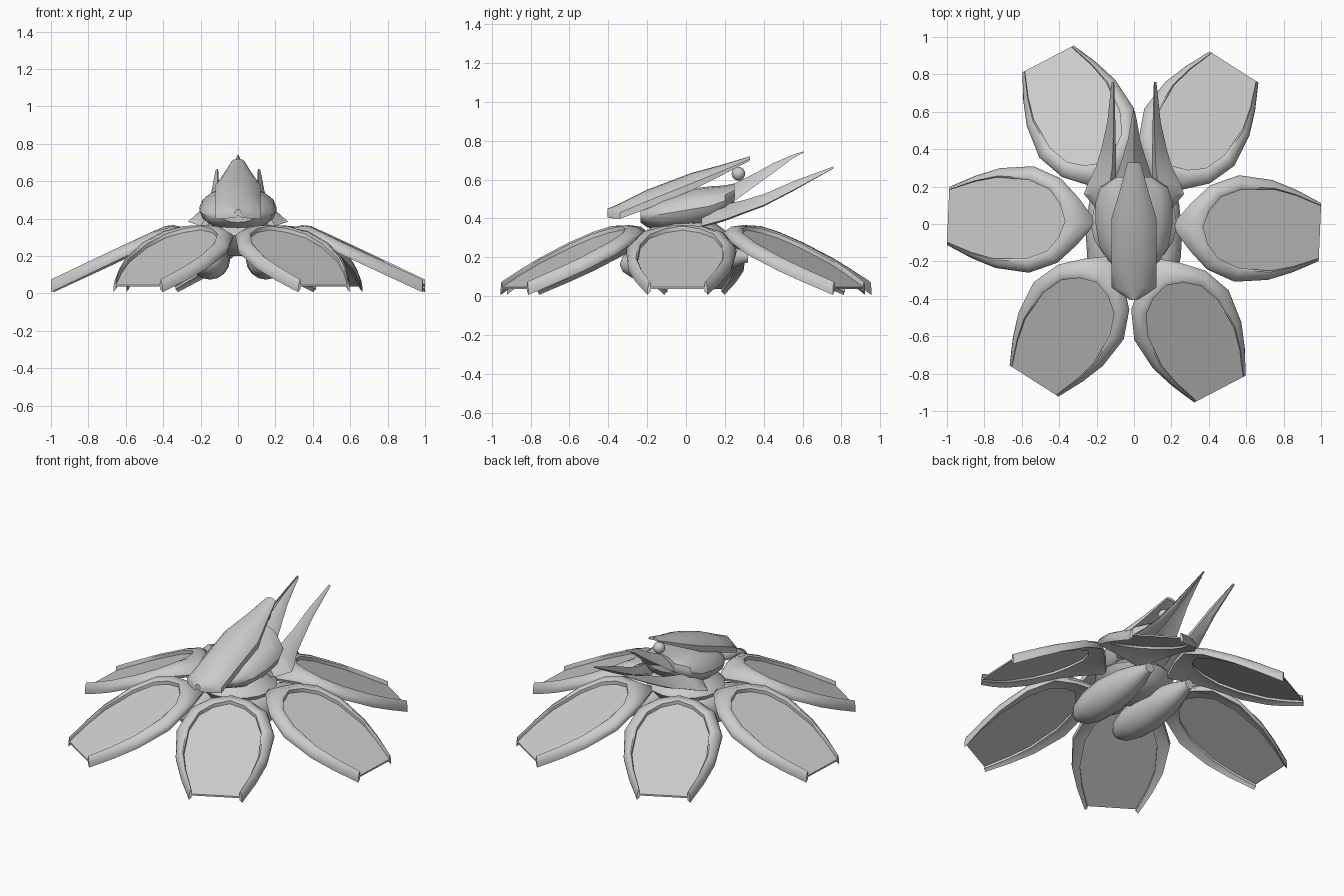
import bpy, bmesh, math
from mathutils import Vector

cube = bpy.data.objects.get("Cube")
if cube:
    bpy.data.objects.remove(cube)

# One plain hull grey
grey = bpy.data.materials.new("hull_grey")
grey.use_nodes = True
grey.diffuse_color = (0.6, 0.6, 0.6, 1)
grey.node_tree.nodes["Principled BSDF"].inputs["Base Color"].default_value = (0.6, 0.6, 0.6, 1)


def add_object(name, mesh):
    obj = bpy.data.objects.new(name, mesh)
    bpy.context.collection.objects.link(obj)
    return obj


def loft(name, sections, angle=35):
    """Skin a row of closed cross-sections and cap both ends."""
    bm = bmesh.new()
    rings = [[bm.verts.new(p) for p in s] for s in sections]
    n = len(rings[0])
    for a, b in zip(rings, rings[1:]):
        for i in range(n):
            j = (i + 1) % n
            bm.faces.new((a[i], a[j], b[j], b[i]))
    bm.faces.new(rings[0][::-1])
    bm.faces.new(rings[-1])
    bmesh.ops.remove_doubles(bm, verts=bm.verts, dist=0.0005)
    bmesh.ops.recalc_face_normals(bm, faces=bm.faces)
    mesh = bpy.data.meshes.new(name)
    bm.to_mesh(mesh)
    bm.free()
    mesh.materials.append(grey)
    obj = add_object(name, mesh)
    bpy.ops.object.select_all(action="DESELECT")
    obj.select_set(True)
    bpy.context.view_layer.objects.active = obj
    bpy.ops.object.shade_smooth_by_angle(angle=math.radians(angle))
    return obj


def oval(x, y, z, rx, rz, n=16):
    return [(x + rx * math.cos(2 * math.pi * i / n), y,
             z + rz * math.sin(2 * math.pi * i / n)) for i in range(n)]


# Petals: half outline from the open end to the inner tip, as (radial, sideways)
outer = [(0.995, 0.155), (0.86, 0.22), (0.73, 0.267), (0.55, 0.285),
         (0.40, 0.225), (0.30, 0.125), (0.20, 0.0)]
inner = [(0.995, 0.14), (0.86, 0.19), (0.74, 0.218), (0.57, 0.21),
         (0.46, 0.165), (0.40, 0.09), (0.37, 0.0)]


def slope(u):
    return 0.04 + 0.47 * (1 - max(u, 0.37)) - 0.1 * max(0, 0.37 - u)


def rim_section(o, i, side):
    points = []
    for t, dz in ((0, -0.02), (0, 0.025), (0.15, 0.032), (0.55, 0.024),
                  (0.9, 0.0), (1, -0.018), (0.95, -0.036), (0.5, -0.025)):
        u = i[0] + (o[0] - i[0]) * t
        v = i[1] + (o[1] - i[1]) * t
        points.append((u, v * side, slope(u) + dz))
    return points


pairs = list(zip(outer, inner))
rim_rows = [rim_section(o, i, 1) for o, i in pairs]
rim_rows += [rim_section(o, i, -1) for o, i in pairs[-2::-1]]
panel_rows = [[(u, s * (v + 0.004), slope(u) + dz) for s, dz in
               ((1, 0.004), (-1, 0.004), (-1, -0.006), (1, -0.006))] for u, v in inner]
rim = loft("petal_rim", rim_rows, 40)
panel = loft("petal_panel", panel_rows, 20)
for k in range(6):
    for base in (rim, panel):
        part = base if k == 0 else add_object(f"{base.name}_{k + 1}", base.data)
        part.rotation_euler.z = math.radians(60 * k - 2.5)

# Twin pods below, round at the front and blunt at the rear
pod_profile = [(-0.34, 0.005), (-0.325, 0.04), (-0.28, 0.072), (-0.18, 0.1),
               (-0.05, 0.108), (0.1, 0.092), (0.22, 0.062), (0.29, 0.035), (0.32, 0.03)]
for side, label in ((1, "left"), (-1, "right")):
    loft(f"{label}_pod", [oval(side * 0.15, y, 0.185 + 0.06 * y, r, r) for y, r in pod_profile], 45)

# Core joining petals, pods and body
loft("core", [[(r * math.cos(a * math.pi / 8), r * math.sin(a * math.pi / 8), z)
               for a in range(16)]
              for r, z in ((0.1, 0.2), (0.18, 0.25), (0.23, 0.31), (0.2, 0.34), (0.12, 0.4))])

# Rounded body under the hood: y, half width, bottom, top
body = [(-0.235, 0.09, 0.38, 0.45), (-0.2, 0.135, 0.355, 0.475), (-0.12, 0.185, 0.335, 0.51),
        (0.0, 0.205, 0.335, 0.55), (0.12, 0.205, 0.36, 0.565), (0.2, 0.18, 0.41, 0.57),
        (0.25, 0.1, 0.47, 0.58)]
loft("body", [oval(0, y, (lo + hi) / 2, w, (hi - lo) / 2) for y, w, lo, hi in body])

# Hood: arched shell, y, half width, side height, top height
hood = [(-0.405, 0.02, 0.405, 0.45), (-0.375, 0.07, 0.4, 0.462), (-0.34, 0.12, 0.398, 0.478),
        (-0.2, 0.12, 0.45, 0.548), (0.03, 0.12, 0.545, 0.635), (0.18, 0.075, 0.62, 0.675),
        (0.33, 0.035, 0.698, 0.72)]
arch = [(1, 0), (1, 0.4), (0.75, 0.75), (0.35, 0.96), (0, 1)]
full_arch = arch + [(-x, h) for x, h in arch[-2::-1]]
loft("hood", [[(x * w, y, lo + h * (hi - lo)) for x, h in full_arch]
              + [(0, y, lo + 0.3 * (hi - lo))] for y, w, lo, hi in hood], 30)

# Central tail spike: y, half width, bottom, top
tail = [(0.02, 0.16, 0.37, 0.48), (0.15, 0.13, 0.43, 0.54), (0.25, 0.095, 0.49, 0.58),
        (0.36, 0.06, 0.57, 0.635), (0.45, 0.033, 0.635, 0.685), (0.55, 0.016, 0.71, 0.728),
        (0.605, 0.004, 0.738, 0.745)]
loft("tail_spike", [[(w, y, lo), (0.7 * w, y, (lo + hi) / 2), (0, y, hi),
                     (-0.7 * w, y, (lo + hi) / 2), (-w, y, lo), (0, y, lo + 0.2 * (hi - lo))]
                    for y, w, lo, hi in tail])

# Side prongs: y, inner x, outer x, bottom, top
prong = [(0.08, 0.13, 0.2, 0.355, 0.42), (0.16, 0.11, 0.268, 0.375, 0.46),
         (0.21, 0.1, 0.25, 0.39, 0.475), (0.3, 0.095, 0.205, 0.425, 0.495),
         (0.4, 0.097, 0.175, 0.462, 0.525), (0.55, 0.1, 0.142, 0.54, 0.59),
         (0.76, 0.106, 0.12, 0.658, 0.668)]
for side, label in ((1, "left"), (-1, "right")):
    loft(f"{label}_prong", [[(side * a, y, lo + 0.3 * (hi - lo)), (side * (a + 0.2 * (b - a)), y, hi),
                             (side * (a + 0.7 * (b - a)), y, lo + 0.6 * (hi - lo)),
                             (side * b, y, lo + 0.1 * (hi - lo)),
                             (side * (a + 0.7 * (b - a)), y, lo)]
                            for y, a, b, lo, hi in prong])

# Small round stud below the rear of the hood
bpy.ops.mesh.primitive_uv_sphere_add(segments=16, ring_count=10, radius=0.035, location=(0, 0.27, 0.63))
stud = bpy.context.object
stud.name = "rear_stud"
stud.data.materials.append(grey)
bpy.ops.object.shade_smooth()
